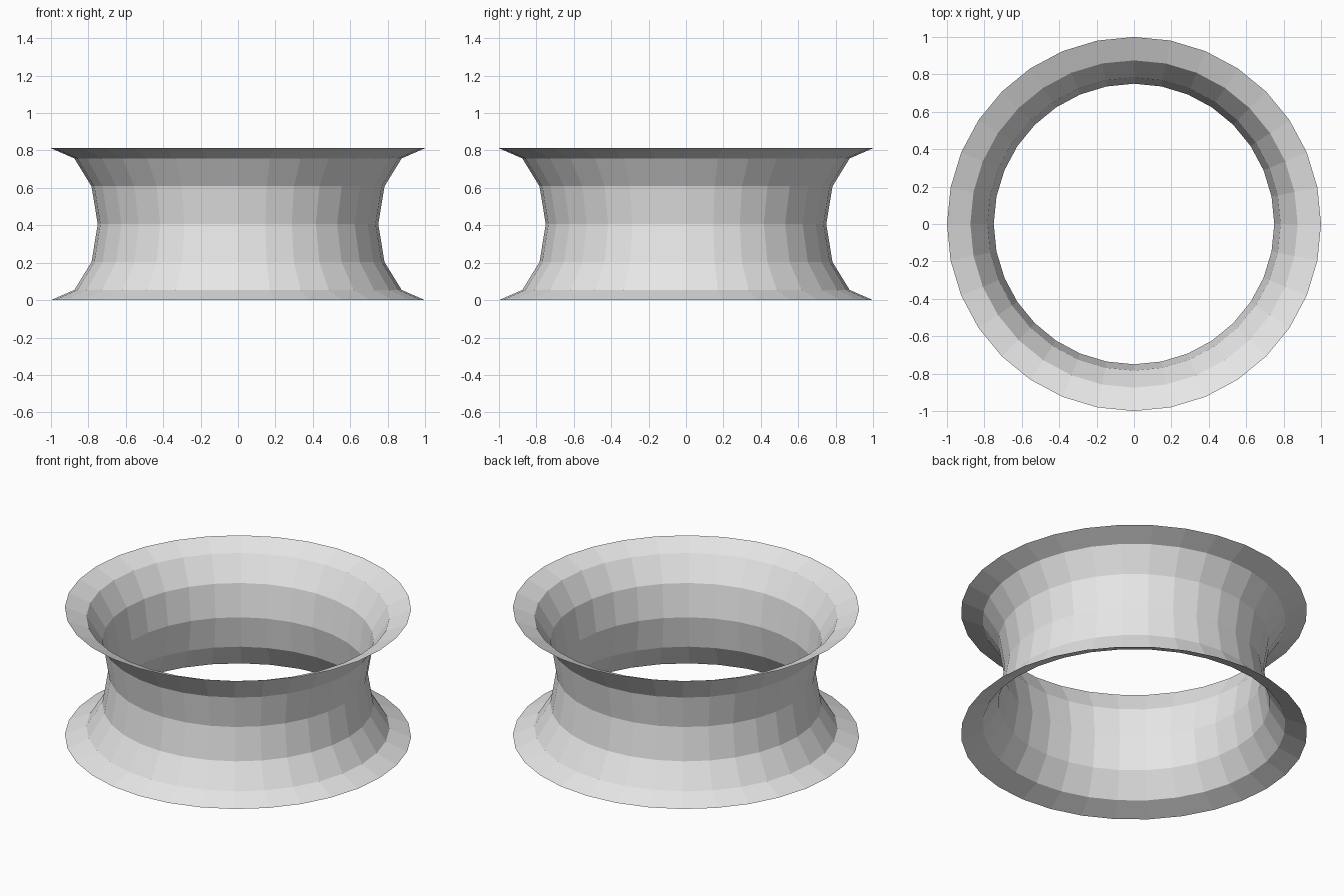
import bpy, bmesh, math
from mathutils import Vector

cube = bpy.data.objects.get("Cube")
if cube:
    bpy.data.objects.remove(cube, do_unlink=True)

SIDES = 32          # facets around the ring
BANDS = 6           # bands from bottom rim to top rim
RIM, WAIST = 1.0, 0.75
HALF_HEIGHT = 0.406

# Plain pale grey finish
grey = bpy.data.materials.new("pale_grey")
grey.use_nodes = True
colour = (0.8, 0.8, 0.8, 1)
grey.diffuse_color = colour
grey.node_tree.nodes["Principled BSDF"].inputs["Base Color"].default_value = colour

# Half-ellipse profile from the bottom rim, in to the waist, out to the top rim
bm = bmesh.new()
profile = []
for i in range(BANDS + 1):
    a = math.pi * i / BANDS
    r = RIM - (RIM - WAIST) * math.sin(a)
    profile.append(bm.verts.new((r, 0, HALF_HEIGHT * (1 - math.cos(a)))))
edges = [bm.edges.new(pair) for pair in zip(profile, profile[1:])]

# Sweep the profile round the vertical axis into a thin open sheet
bmesh.ops.spin(bm, geom=profile + edges, cent=(0, 0, 0), axis=(0, 0, 1),
               angle=math.tau, steps=SIDES, use_duplicate=False)
bmesh.ops.remove_doubles(bm, verts=bm.verts, dist=0.0001)

# Face the sheet away from the axis
bm.normal_update()
inward = [f for f in bm.faces
          if f.normal.dot(Vector((*f.calc_center_median().xy, 0))) < 0]
bmesh.ops.reverse_faces(bm, faces=inward)

mesh = bpy.data.meshes.new("flared_ring")
bm.to_mesh(mesh)
bm.free()
mesh.materials.append(grey)
ring = bpy.data.objects.new("flared_ring", mesh)
bpy.context.collection.objects.link(ring)
